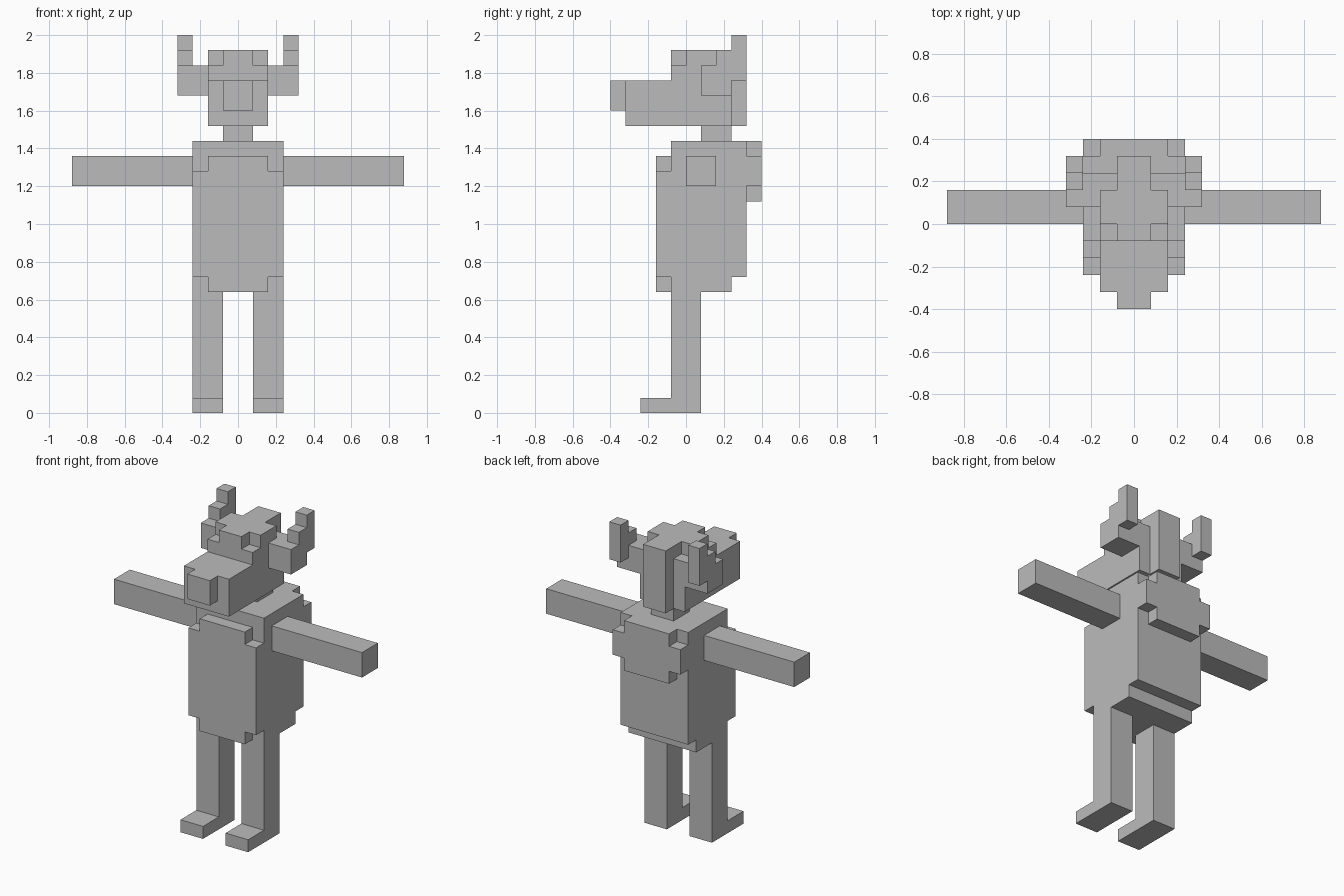
import bpy, bmesh
from mathutils import Vector

if "Cube" in bpy.data.objects:
    bpy.data.objects.remove(bpy.data.objects["Cube"])

U = 0.08  # edge of one block

# Each part is a list of boxes (x0, x1, y0, y1, z0, z1) counted in blocks
CENTRE = {
    "torso": [(-3, 3, -1, 4, 9, 18), (-3, 3, -1, 3, 8, 9)],
    "belly": [(-3, 3, -2, -1, 9, 16), (-2, 2, -2, -1, 8, 17)],
    "back_hump": [(-3, 3, 4, 5, 15, 17), (-2, 2, 4, 5, 14, 18)],
    "neck": [(-1, 1, 1, 3, 18, 19)],
    "head": [(-2, 2, -1, 3, 19, 23), (-2, 2, 0, 2, 23, 24),
             (-1, 1, -1, 4, 23, 24), (-1, 1, 3, 4, 19, 23)],
    "snout": [(-2, 2, -4, -1, 19, 22)],
    "nose": [(-1, 1, -5, -4, 20, 22)],
}
# Parts on the +x side, mirrored to the other side
SIDE = {
    "leg": [(1, 3, -1, 1, 0, 8)],
    "foot": [(1, 3, -3, -1, 0, 1)],
    "arm": [(3, 11, 0, 2, 15, 17)],
    "horn": [(2, 4, 1, 3, 21, 23), (3, 4, 3, 4, 22, 25), (3, 4, 2, 3, 23, 24)],
}

grey = bpy.data.materials.new("plain_grey")
grey.diffuse_color = (0.5, 0.5, 0.5, 1)
grey.use_nodes = True
grey.node_tree.nodes["Principled BSDF"].inputs["Base Color"].default_value = grey.diffuse_color


def cells(boxes):
    return {(x, y, z) for a, b, c, d, e, f in boxes
            for x in range(a, b) for y in range(c, d) for z in range(e, f)}


parts = {name: cells(boxes) for name, boxes in CENTRE.items()}
for name, boxes in SIDE.items():
    parts["left_" + name] = cells(boxes)
    parts["right_" + name] = {(-x - 1, y, z) for x, y, z in cells(boxes)}
solid = set().union(*parts.values())


def build(name, blocks):
    """Make the outer skin of a part, leaving out faces hidden by any neighbour."""
    bm = bmesh.new()
    for cell in sorted(blocks):
        for axis in range(3):
            for side in (0, 1):
                near = list(cell)
                near[axis] += 2 * side - 1
                if tuple(near) in solid:
                    continue
                u, v = (axis + 1) % 3, (axis + 2) % 3
                corners = []
                for du, dv in ((0, 0), (1, 0), (1, 1), (0, 1)):
                    p = Vector(cell)
                    p[axis] += side
                    p[u] += du
                    p[v] += dv
                    corners.append(bm.verts.new(p * U))
                bm.faces.new(corners if side else corners[::-1])
    bmesh.ops.remove_doubles(bm, verts=bm.verts, dist=0.001)
    # Merge the block faces into large flat faces
    bmesh.ops.dissolve_limit(bm, angle_limit=0.01, verts=bm.verts, edges=bm.edges)
    mesh = bpy.data.meshes.new(name)
    bm.to_mesh(mesh)
    bm.free()
    mesh.materials.append(grey)
    bpy.context.collection.objects.link(bpy.data.objects.new(name, mesh))


for name, blocks in parts.items():
    build(name, blocks)
